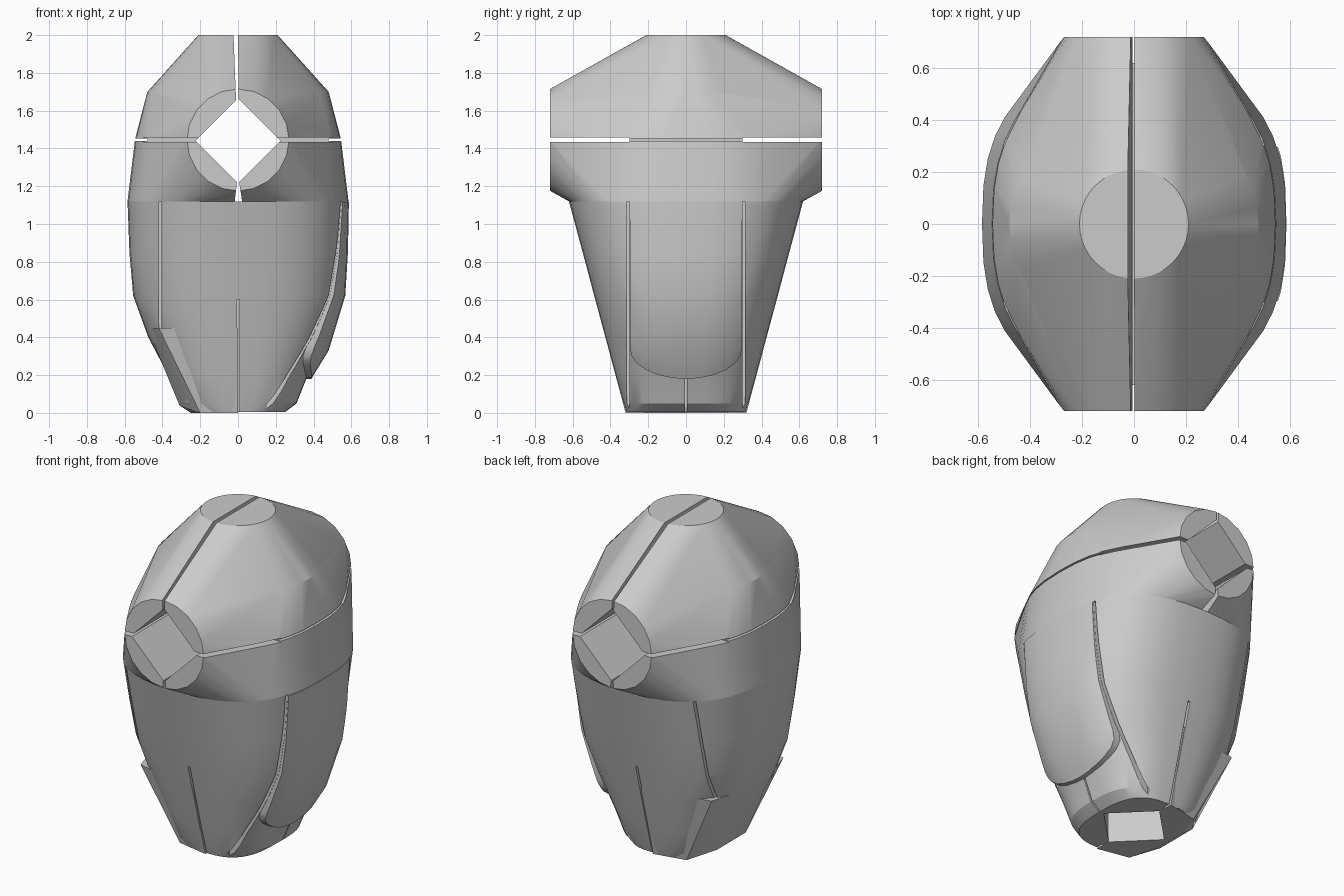
import bpy, bmesh, math

cube = bpy.data.objects.get("Cube")
if cube:
    bpy.data.objects.remove(cube, do_unlink=True)

stone = bpy.data.materials.new("plain_grey")
stone.use_nodes = True
grey = (0.6, 0.6, 0.6, 1)
stone.diffuse_color = grey
for node in stone.node_tree.nodes:
    if node.type == 'BSDF_PRINCIPLED':
        node.inputs["Base Color"].default_value = grey


def make(name, bm):
    bmesh.ops.recalc_face_normals(bm, faces=bm.faces[:])
    mesh = bpy.data.meshes.new(name)
    bm.to_mesh(mesh)
    bm.free()
    mesh.materials.append(stone)
    ob = bpy.data.objects.new(name, mesh)
    bpy.context.scene.collection.objects.link(ob)
    return ob


def ring(z, rx, ry, power=2.0, count=40):
    """Points of a rounded-square ring lying flat at height z."""
    pts = []
    for i in range(count):
        a = 2 * math.pi * i / count
        c, s = math.cos(a), math.sin(a)
        pts.append((rx * math.copysign(abs(c) ** (2 / power), c),
                    ry * math.copysign(abs(s) ** (2 / power), s), z))
    return pts


def hull(name, pts):
    bm = bmesh.new()
    verts = [bm.verts.new(p) for p in pts]
    res = bmesh.ops.convex_hull(bm, input=verts)
    loose = {v for v in res["geom_interior"] + res["geom_unused"]
             if isinstance(v, bmesh.types.BMVert)}
    bmesh.ops.delete(bm, geom=list(loose), context='VERTS')
    bmesh.ops.dissolve_limit(bm, angle_limit=math.radians(1),
                             verts=bm.verts[:], edges=bm.edges[:])
    return make(name, bm)


def loft(name, rings):
    bm = bmesh.new()
    rows = [[bm.verts.new(p) for p in r] for r in rings]
    n = len(rows[0])
    for lo, hi in zip(rows, rows[1:]):
        for i in range(n):
            j = (i + 1) % n
            bm.faces.new((lo[i], lo[j], hi[j], hi[i]))
    bm.faces.new(rows[0][::-1])
    bm.faces.new(rows[-1])
    return make(name, bm)


def prism(axis, pts, a, b):
    """Flat profile pushed along an axis from a to b."""
    place = {'x': lambda u, v, d: (d, u, v),
             'y': lambda u, v, d: (u, d, v),
             'z': lambda u, v, d: (u, v, d)}[axis]
    bm = bmesh.new()
    lo = [bm.verts.new(place(u, v, a)) for u, v in pts]
    hi = [bm.verts.new(place(u, v, b)) for u, v in pts]
    n = len(pts)
    bm.faces.new(lo[::-1])
    bm.faces.new(hi)
    for i in range(n):
        j = (i + 1) % n
        bm.faces.new((lo[i], lo[j], hi[j], hi[i]))
    ob = make("cutter", bm)
    ob.hide_render = True
    return ob


def rect(u0, u1, v0, v1):
    return [(u0, v0), (u1, v0), (u1, v1), (u0, v1)]


def diamond(r, cy):
    return [(r, cy), (0, cy + r), (-r, cy), (0, cy - r)]


def carve(ob, cutter, op='DIFFERENCE'):
    mod = ob.modifiers.new("carve", 'BOOLEAN')
    mod.operation, mod.object, mod.solver = op, cutter, 'EXACT'
    bpy.ops.object.select_all(action='DESELECT')
    bpy.context.view_layer.objects.active = ob
    ob.select_set(True)
    bpy.ops.object.modifier_apply(modifier=mod.name)
    bpy.data.objects.remove(cutter, do_unlink=True)


# Head: skin stretched over the top disc, the two end discs and the waist
pts = ring(2.0, 0.21, 0.21) + ring(1.7, 0.48, 0.42)
pts += ring(1.45, 0.545, 0.62, 2.4) + ring(1.12, 0.585, 0.62, 2.6)
for side in (-1, 1):
    pts += [(x, side * 0.72, 1.445 + y) for x, y, _ in ring(0, 0.27, 0.27, 2, 20)]
head = hull("head", pts)

# Square tunnel and the splits between the four head blocks
carve(head, prism('y', diamond(0.225, 1.44), -1, 1))
carve(head, prism('y', [(-0.008, 1.6), (0.003, 1.6), (0, 2.1), (-0.028, 2.1)], -1, 1))
carve(head, prism('y', [(-0.003, 1.24), (0.003, 1.24), (0.025, 1.1), (-0.02, 1.1)], -1, 1))
for side in (-1, 1):
    for end in (-1, 1):
        slot = rect(*sorted((side * 0.2, side * 0.8)), *sorted((end * 0.3, end * 0.9)))
        carve(head, prism('z', slot, 1.435, 1.457))
    slot = rect(*sorted((side * 0.48, side * 0.8)), -0.32, 0.32)
    carve(head, prism('z', slot, 1.44, 1.452))

# Tapering lower body
body = loft("lower_body", [
    ring(0.005, 0.25, 0.315, 2.8), ring(0.05, 0.31, 0.33, 2.8),
    ring(0.2, 0.37, 0.373, 2.7), ring(0.4, 0.475, 0.427, 2.6),
    ring(0.62, 0.555, 0.486, 2.6), ring(0.85, 0.575, 0.547, 2.6),
    ring(1.12, 0.585, 0.62, 2.6)])

# Flat-sided foot block under the right side
pts = []
for side in (-1, 1):
    pts += [(0, side * 0.44, 0.45), (-0.42, side * 0.35, 0.45), (-0.48, side * 0.15, 0.45),
            (0, side * 0.32, 0), (-0.2, side * 0.28, 0), (-0.25, side * 0.1, 0),
            (-0.31, side * 0.14, 0.04)]
foot = hull("foot_block", pts)

# Socket in the underside
for ob in (body, foot):
    carve(ob, prism('z', diamond(0.22, 0), -0.1, 0.8))

# Seams of the lower body
for side in (-1, 1):
    carve(body, prism('z', rect(0.15, 0.8, side * 0.305 - 0.007, side * 0.305 + 0.007), -0.1, 1.2))
    y0, y1 = sorted((side * 0.27, side * 0.8))
    carve(body, prism('y', rect(-0.006, 0.008, -0.1, 0.6), y0, y1))
    carve(body, prism('y', rect(-0.418, -0.406, 0.45, 1.2), y0, y1))
carve(body, prism('x', rect(-0.005, 0.005, -0.1, 0.25), 0.25, 0.8))

# Raised left side panel with a rounded lower end
panel = loft("side_panel", [
    ring(0.1, 0.35, 0.36, 2.6), ring(0.2, 0.40, 0.385, 2.7),
    ring(0.33, 0.48, 0.42, 2.7), ring(0.62, 0.568, 0.49, 2.7),
    ring(0.85, 0.582, 0.55, 2.7), ring(1.115, 0.587, 0.62, 2.7)])
outline = [(0.297, 1.2), (-0.297, 1.2)]
for i in range(13):
    a = math.pi * i / 12
    outline.append((-0.297 * math.cos(a), 0.34 - 0.16 * math.sin(a)))
carve(panel, prism('x', outline, 0.25, 0.8), 'INTERSECT')

# Smooth faces with crisp edges
for ob in (head, body, foot, panel):
    bpy.ops.object.select_all(action='DESELECT')
    bpy.context.view_layer.objects.active = ob
    ob.select_set(True)
    bpy.ops.object.shade_smooth_by_angle(angle=math.radians(25))
